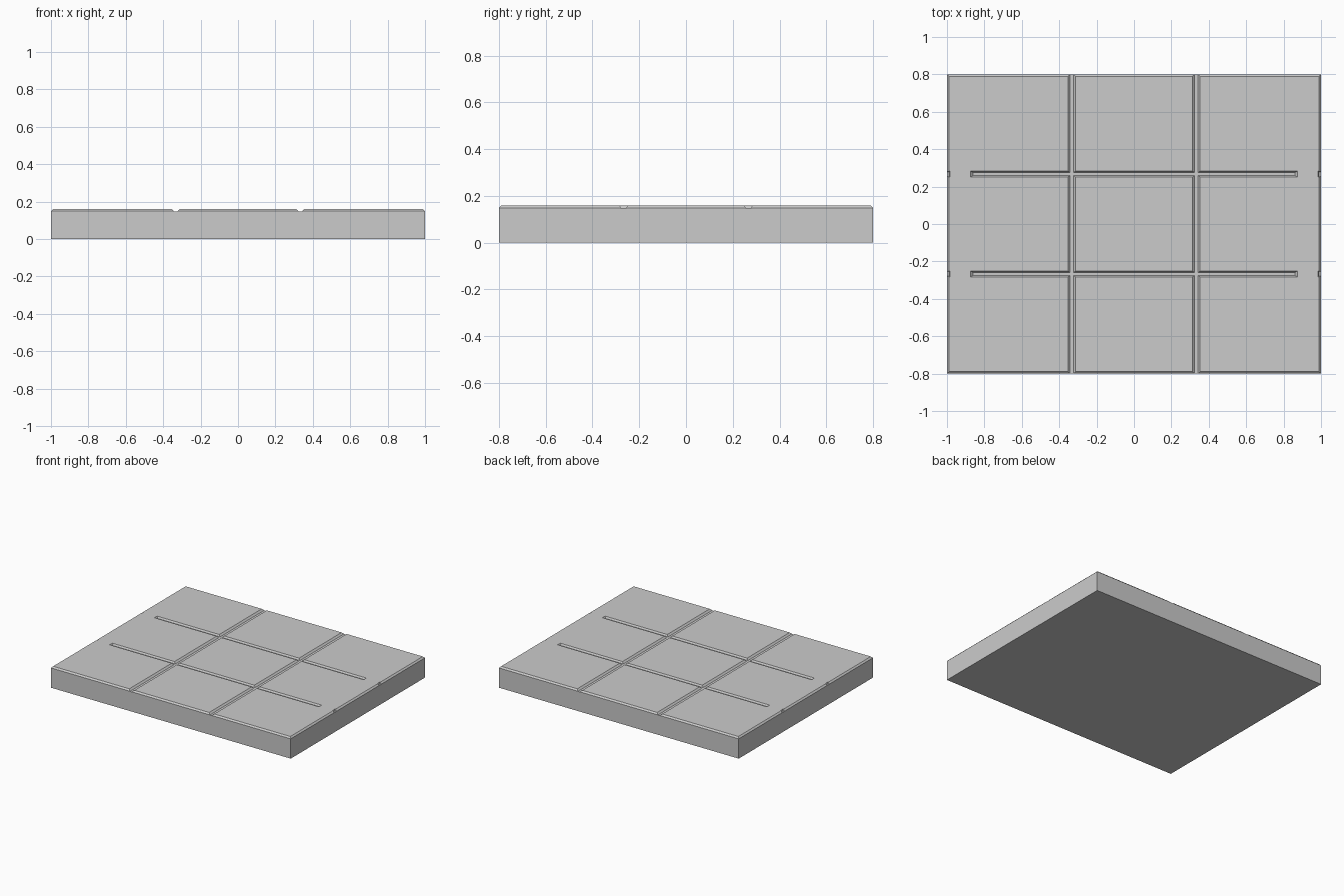
import bpy, bmesh

if "Cube" in bpy.data.objects:
    bpy.data.objects.remove(bpy.data.objects["Cube"])

L, W, H = 1.0, 0.8, 0.16      # half length, half width, height
CH, DEPTH = 0.011, 0.012      # edge chamfer, groove depth


def frustum(name, cx, cy, bottom, top, z0, z1):
    """Block with rectangular bottom and top given as half sizes."""
    bm = bmesh.new()
    rings = []
    for (hx, hy), z in ((bottom, z0), (top, z1)):
        rings.append([bm.verts.new((cx + sx * hx, cy + sy * hy, z))
                      for sx, sy in ((-1, -1), (1, -1), (1, 1), (-1, 1))])
    lo, hi = rings
    bm.faces.new(lo[::-1])
    bm.faces.new(hi)
    for i in range(4):
        j = (i + 1) % 4
        bm.faces.new((lo[i], lo[j], hi[j], hi[i]))
    mesh = bpy.data.meshes.new(name)
    bm.to_mesh(mesh)
    bm.free()
    ob = bpy.data.objects.new(name, mesh)
    bpy.context.collection.objects.link(ob)
    return ob


# Slab with chamfered top edges
slab = frustum("paving_slab", 0, 0, (L, W), (L, W), 0, H)
bm = bmesh.new()
bm.from_mesh(slab.data)
rim = [e for e in bm.edges if all(v.co.z > H - 0.001 for v in e.verts)]
bmesh.ops.bevel(bm, geom=rim, offset=CH, segments=1, affect='EDGES')
bm.to_mesh(slab.data)
bm.free()

# Groove cutters, walls sloping outwards above the slab
z0, z1 = H - DEPTH, H + DEPTH
cutters = []
for s in (-1, 1):
    cutters.append(frustum("cross_groove_cutter", s * 0.333, 0,
                           (0.009, 1), (0.033, 1), z0, z1))
    cutters.append(frustum("long_groove_cutter", 0, s * 0.267,
                           (0.861, 0.008), (0.885, 0.024), z0, z1))
    # Small nicks in the end chamfers
    for t in (-1, 1):
        cutters.append(frustum("edge_nick_cutter", t * 1.0, s * 0.267,
                               (0.012, 0.012), (0.018, 0.02), z0, z1))

# Cut the grooves, then remove the cutters
for cutter in cutters:
    cutter.hide_render = True
    mod = slab.modifiers.new("groove", 'BOOLEAN')
    mod.operation = 'DIFFERENCE'
    mod.solver = 'EXACT'
    mod.object = cutter
bpy.context.view_layer.update()
deps = bpy.context.evaluated_depsgraph_get()
result = bpy.data.meshes.new_from_object(slab.evaluated_get(deps))
slab.modifiers.clear()
slab.data = result
slab.data.name = "paving_slab"
for cutter in cutters:
    bpy.data.objects.remove(cutter)
